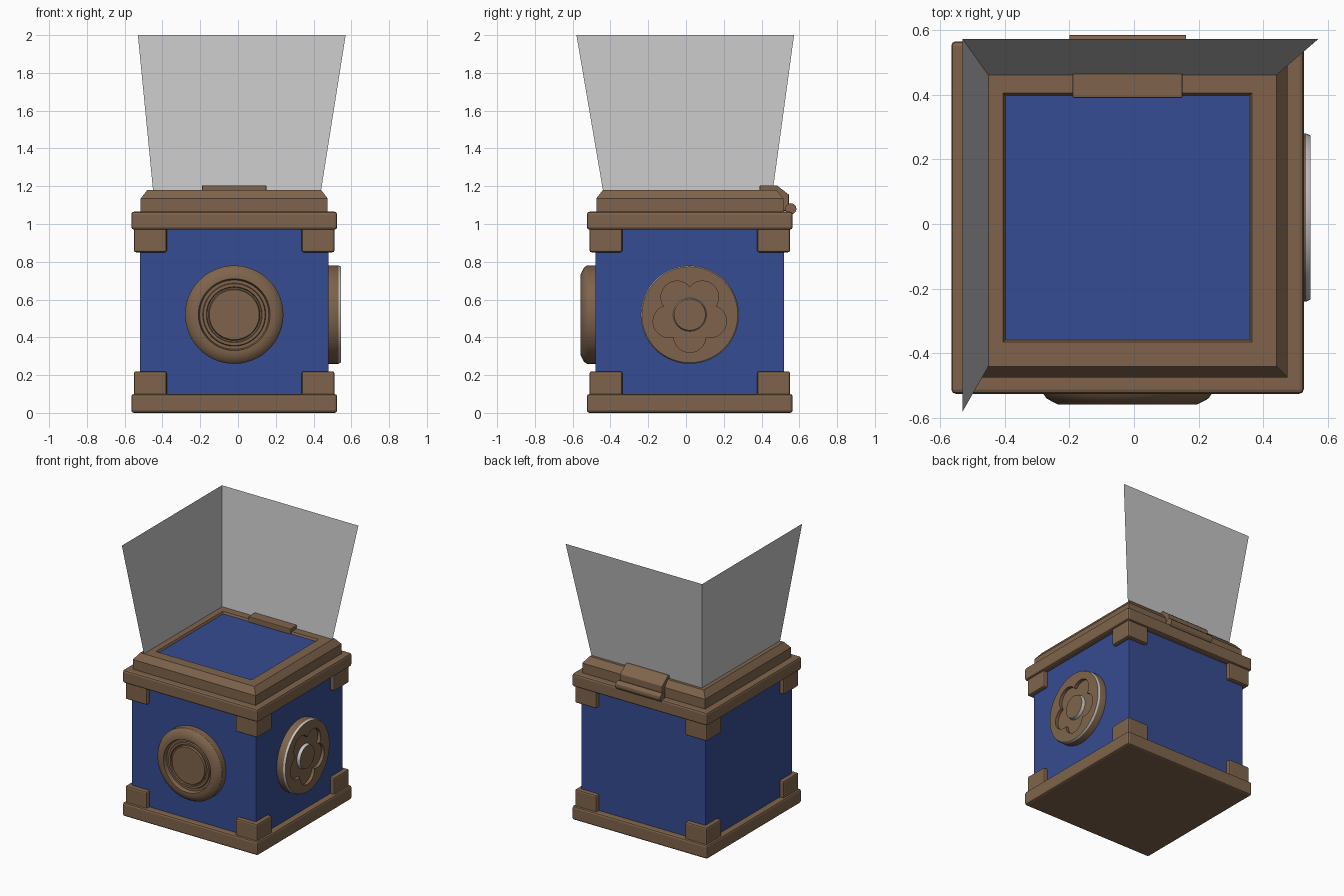
import bpy, bmesh, math
from mathutils import Vector

if "Cube" in bpy.data.objects:
    bpy.data.objects.remove(bpy.data.objects["Cube"])

CX, CY = -0.02, 0.02          # centre of the box
WALL, DISC_Z = 0.5, 0.52      # half width of the body, height of the medallions


def material(name, r, g, b):
    lin = [((c / 255 + 0.055) / 1.055) ** 2.4 for c in (r, g, b)]
    m = bpy.data.materials.new(name)
    m.diffuse_color = (*lin, 1)
    m.use_nodes = True
    m.node_tree.nodes["Principled BSDF"].inputs["Base Color"].default_value = m.diffuse_color
    return m


BROWN = material("brown wood", 127, 100, 76)
BLUE = material("blue panel", 54, 76, 146)
PALE = material("pale grey", 197, 197, 197)


def finish(name, bm, mats, bevel=0, smooth=False):
    bmesh.ops.recalc_face_normals(bm, faces=bm.faces)
    me = bpy.data.meshes.new(name)
    bm.to_mesh(me)
    bm.free()
    ob = bpy.data.objects.new(name, me)
    bpy.context.collection.objects.link(ob)
    for m in mats:
        me.materials.append(m)
    if bevel:
        mod = ob.modifiers.new("bevel", 'BEVEL')
        mod.width, mod.segments = bevel, 2
    if smooth:
        bpy.ops.object.select_all(action='DESELECT')
        ob.select_set(True)
        bpy.context.view_layer.objects.active = ob
        bpy.ops.object.shade_smooth_by_angle(angle=math.radians(30))
    return ob


def box(name, lo, hi, mat, bevel=0):
    bm = bmesh.new()
    bmesh.ops.create_cube(bm, size=1)
    lo, hi = Vector(lo), Vector(hi)
    for v in bm.verts:
        v.co = (lo + hi) / 2 + v.co * (hi - lo)
    return finish(name, bm, [mat], bevel)


def loft(name, rings, mats, special=(), cap=0, bevel=0, smooth=False):
    """Skin closed rings; bands in special get mats[1], end cap gets mats[cap]."""
    bm = bmesh.new()
    vs = [[bm.verts.new(p) for p in ring] for ring in rings]
    n = len(vs[0])
    for k in range(len(vs) - 1):
        for i in range(n):
            j = (i + 1) % n
            f = bm.faces.new((vs[k][i], vs[k][j], vs[k + 1][j], vs[k + 1][i]))
            f.material_index = int(k in special)
    bm.faces.new(vs[0])
    bm.faces.new(vs[-1]).material_index = cap
    return finish(name, bm, mats, bevel, smooth)


def square(h, z):
    return [(CX + sx * h, CY + sy * h, z) for sx, sy in ((-1, -1), (1, -1), (1, 1), (-1, 1))]


def centred(name, h, z0, z1, mat, bevel):
    return box(name, (CX - h, CY - h, z0), (CX + h, CY + h, z1), mat, bevel)


# Body and the two frames
centred("body", WALL, 0.05, 1.02, BLUE, 0.006)
centred("base_frame", 0.545, 0.0, 0.10, BROWN, 0.014)
centred("top_frame", 0.545, 0.97, 1.065, BROWN, 0.014)

# Corner brackets
for sx in (-1, 1):
    for sy in (-1, 1):
        for label, z0, z1 in (("lower", 0.08, 0.22), ("upper", 0.85, 0.99)):
            a = (CX + sx * 0.357, CY + sy * 0.357)
            b = (CX + sx * 0.531, CY + sy * 0.531)
            box(label + "_corner_bracket",
                (min(a[0], b[0]), min(a[1], b[1]), z0),
                (max(a[0], b[0]), max(a[1], b[1]), z1), BROWN, 0.011)

# Lid with sloped shoulders and a sunken panel
lid = [(0.495, 1.05), (0.495, 1.135), (0.482, 1.152), (0.46, 1.18),
       (0.385, 1.18), (0.378, 1.165)]
loft("lid", [square(h, z) for h, z in lid], [BROWN, BLUE], cap=1)

# Hinge: bent plate and pin across the back of the lid
plate = [(0.39, 1.165), (0.39, 1.205), (0.48, 1.205), (0.545, 1.155),
         (0.545, 1.07), (0.46, 1.07)]
loft("hinge_plate", [[(x, y, z) for y, z in plate] for x in (-0.19, 0.15)],
     [BROWN], bevel=0.004)
pin = [(0.555 + 0.03 * math.cos(t * math.pi / 6), 1.08 + 0.03 * math.sin(t * math.pi / 6))
       for t in range(12)]
loft("hinge_pin", [[(x, y, z) for y, z in pin] for x in (-0.2, 0.16)], [BROWN], smooth=True)

# Round medallions
N = 80


def front_ring(r, d):
    return [(CX + r * math.cos(t), CY - WALL - d, DISC_Z + r * math.sin(t))
            for t in (2 * math.pi * i / N for i in range(N))]


def petal_radius(t):
    """Outline of five overlapping circular petals, one pointing down."""
    step = 2 * math.pi / 5
    phi = (t + math.pi / 2 + step / 2) % step - step / 2
    return 0.115 * math.cos(phi) + math.sqrt(0.085 ** 2 - (0.115 * math.sin(phi)) ** 2)


def side_ring(r, d):
    pts = []
    for i in range(N):
        t = 2 * math.pi * i / N
        rad = petal_radius(t) if r is None else r
        pts.append((CX + WALL + d, CY + rad * math.cos(t), DISC_Z + rad * math.sin(t)))
    return pts


front = [(0.26, -0.02), (0.26, 0.045), (0.25, 0.06), (0.215, 0.078), (0.19, 0.078),
         (0.183, 0.05), (0.167, 0.05), (0.163, 0.06), (0.148, 0.06), (0.144, 0.052),
         (0.137, 0.052), (0.132, 0.064)]
loft("front_medallion", [front_ring(r, d) for r, d in front], [BROWN], smooth=True)

side = [(0.26, -0.02), (0.26, 0.052), (0.254, 0.065), (0.24, 0.065), (None, 0.065),
        (None, 0.042), (0.088, 0.042), (0.083, 0.065)]
loft("flower_medallion", [side_ring(r, d) for r, d in side], [BROWN, PALE],
     special=(1, 6), smooth=True)

# Two flaring sheets rising from the lid
sheets = {
    "left_sheet": [(-0.45, -0.44, 1.18), (-0.45, 0.46, 1.18), (-0.53, 0.572, 2), (-0.53, -0.58, 2)],
    "back_sheet": [(-0.45, 0.46, 1.18), (0.44, 0.46, 1.18), (0.57, 0.572, 2), (-0.53, 0.572, 2)],
}
for name, pts in sheets.items():
    bm = bmesh.new()
    bm.faces.new([bm.verts.new(p) for p in pts])
    finish(name, bm, [PALE])
